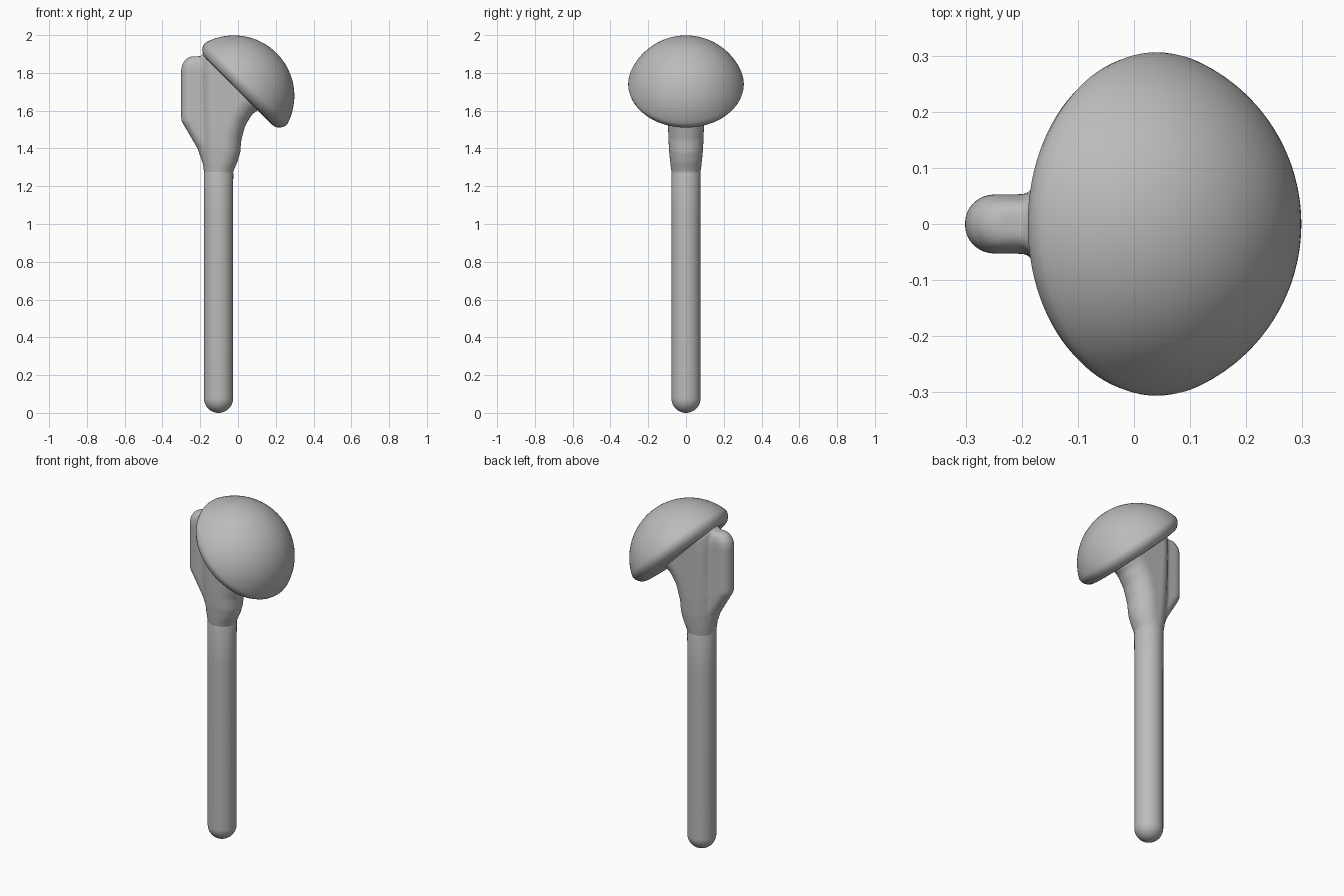
import bpy, bmesh
from math import sin, cos, pi, radians, copysign
from mathutils import Vector

cube = bpy.data.objects.get("Cube")
if cube:
    bpy.data.objects.remove(cube, do_unlink=True)

metal = bpy.data.materials.new("grey_metal")
metal.use_nodes = True
GREY = (0.5, 0.5, 0.5, 1)
metal.diffuse_color = GREY
metal.node_tree.nodes["Principled BSDF"].inputs["Base Color"].default_value = GREY


def make_object(name, bm):
    bmesh.ops.recalc_face_normals(bm, faces=bm.faces)
    mesh = bpy.data.meshes.new(name)
    bm.to_mesh(mesh)
    bm.free()
    mesh.materials.append(metal)
    obj = bpy.data.objects.new(name, mesh)
    bpy.context.collection.objects.link(obj)
    for p in mesh.polygons:
        p.use_smooth = True
    return obj


def skin(bm, loops):
    """Bridge closed point loops and cap both ends."""
    rings = [[bm.verts.new(p) for p in loop] for loop in loops]
    n = len(rings[0])
    for a, b in zip(rings, rings[1:]):
        for i in range(n):
            j = (i + 1) % n
            bm.faces.new((a[i], a[j], b[j], b[i]))
    bm.faces.new(rings[0][::-1])
    bm.faces.new(rings[-1])


def lathe(name, profile, n=64):
    bm = bmesh.new()
    skin(bm, [[(r * cos(2 * pi * i / n), r * sin(2 * pi * i / n), z)
               for i in range(n)] for r, z in profile])
    return make_object(name, bm)


def stadium(xl, zl, xr, zr, half, n=48):
    """Round-ended section from a left point to a right point."""
    left, right = Vector((xl, 0, zl)), Vector((xr, 0, zr))
    mid, axis = (left + right) / 2, (right - left).normalized()
    straight = max((right - left).length / 2 - half, 0)
    pts = []
    for i in range(n):
        a = 2 * pi * (i + 0.5) / n
        along = half * cos(a) + copysign(straight, cos(a))
        pts.append(mid + axis * along + Vector((0, half * sin(a), 0)))
    return pts


# Long stem with a rounded tip
R = 0.077
tip = [(R * sin(radians(a)), R * (1 - cos(radians(a)))) for a in range(3, 90, 6)]
stem = lathe("stem", tip + [(R, R), (R, 1.05), (R + 0.001, 1.27), (0.07, 1.3)])
stem.location.x = -0.103

# Flared neck and lateral fin, fused into one smooth body
bm = bmesh.new()
neck = [(-0.172, 1.22, -0.034, 1.22, 0.069), (-0.181, 1.28, -0.024, 1.28, 0.078),
        (-0.188, 1.33, -0.002, 1.33, 0.084), (-0.195, 1.40, 0.013, 1.38, 0.09),
        (-0.20, 1.52, 0.017, 1.44, 0.094), (-0.20, 1.70, 0.038, 1.52, 0.096),
        (-0.20, 1.82, 0.075, 1.58, 0.098), (-0.195, 1.89, 0.115, 1.61, 0.10),
        (-0.16, 1.93, 0.15, 1.64, 0.10)]
skin(bm, [stadium(*s) for s in neck])
fin = [(-0.18, 1.30, 0.05), (-0.215, 1.40, 0.053), (-0.30, 1.545, 0.053),
       (-0.302, 1.57, 0.053), (-0.302, 1.82, 0.053), (-0.294, 1.85, 0.05),
       (-0.275, 1.875, 0.04), (-0.25, 1.888, 0.024)]
skin(bm, [stadium(x, z, -0.07, z, h) for x, z, h in fin])
body = make_object("neck_and_fin", bm)
fuse = body.modifiers.new("fuse", 'REMESH')
fuse.mode = 'VOXEL'
fuse.voxel_size = 0.008
fuse.use_smooth_shade = True
soften = body.modifiers.new("soften", 'SMOOTH')
soften.factor = 0.5
soften.iterations = 6

# Tilted dome head with a rounded rim and flat underside
rim = [(0.01, 0), (0.25, 0), (0.265, 0.002), (0.28, 0.009), (0.293, 0.021),
       (0.302, 0.036), (0.306, 0.052)]
dome = [(0.32 * cos(radians(a)), 0.32 * sin(radians(a)) - 0.035)
        for a in range(18, 90, 3)]
head = lathe("dome_head", rim + dome + [(0.002, 0.285)], 96)
head.rotation_euler.y = radians(45)
head.location = (0.003, 0, 1.703)
